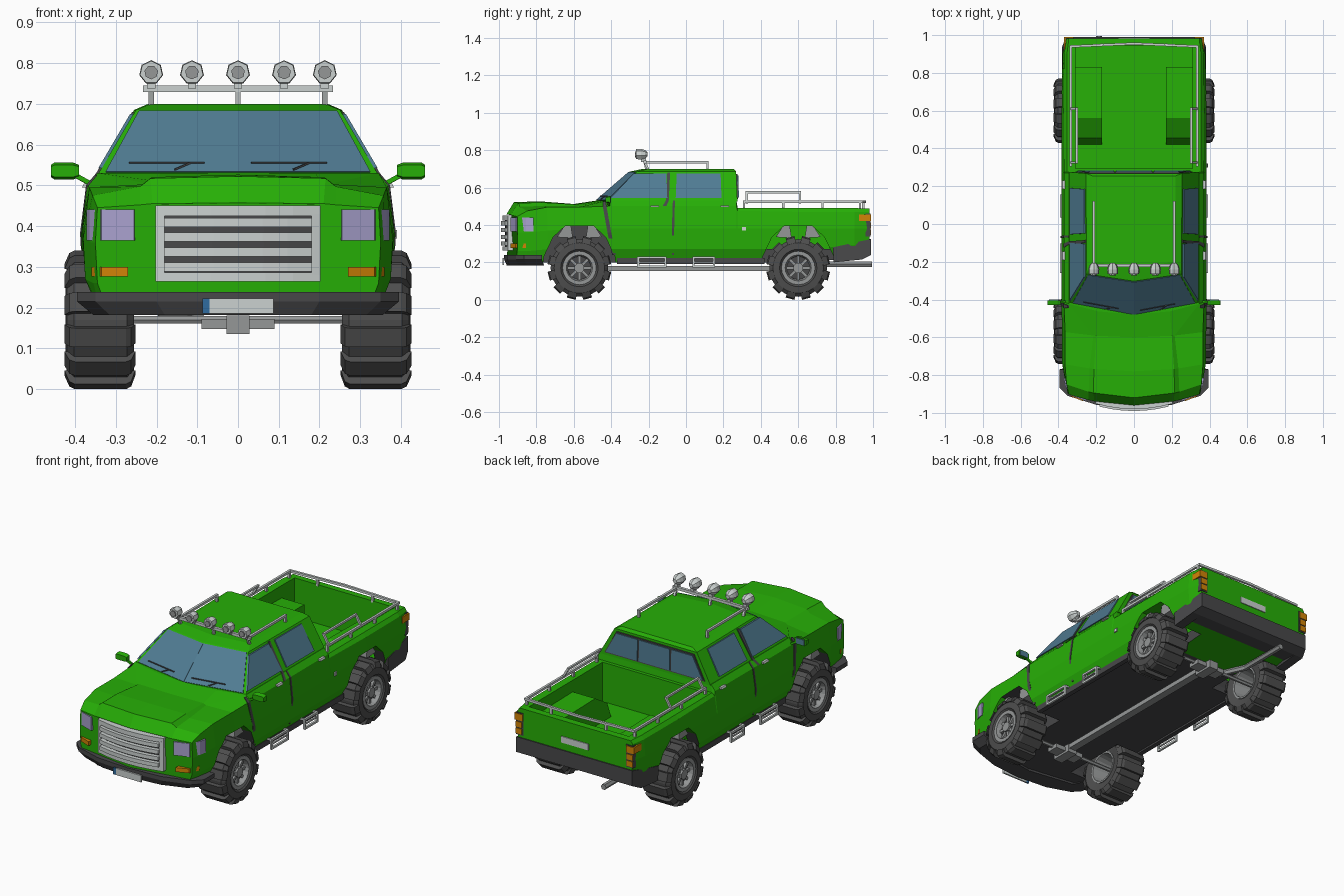
import bpy, bmesh, math
from mathutils import Vector, Matrix

if "Cube" in bpy.data.objects:
    bpy.data.objects.remove(bpy.data.objects["Cube"])

def mat(name, r, g, b):
    m = bpy.data.materials.new(name)
    m.diffuse_color = (r, g, b, 1)
    m.use_nodes = True
    m.node_tree.nodes["Principled BSDF"].inputs["Base Color"].default_value = m.diffuse_color
    return m

GREEN = mat("green paint", 0.020, 0.43, 0.002)
DARK = mat("dark plastic", 0.065, 0.065, 0.068)
RUBBER = mat("tyre rubber", 0.075, 0.075, 0.075)
CHROME = mat("light metal", 0.60, 0.64, 0.63)
STEEL = mat("steel grey", 0.30, 0.31, 0.31)
GLASS = mat("blue glass", 0.08, 0.20, 0.29)
LAMP = mat("headlight lavender", 0.40, 0.36, 0.62)
ORANGE = mat("orange lamp", 0.65, 0.23, 0.002)
BLUE = mat("plate blue", 0.03, 0.15, 0.35)

def make(name, bm, material, mirror=False):
    bmesh.ops.recalc_face_normals(bm, faces=bm.faces)
    me = bpy.data.meshes.new(name)
    bm.to_mesh(me)
    bm.free()
    me.materials.append(material)
    o = bpy.data.objects.new(name, me)
    bpy.context.collection.objects.link(o)
    if mirror:
        o.modifiers.new("mirror", 'MIRROR').use_mirror_merge = False
    return o

def skin(bm, rings, close=False):
    """Join equal rings of points; cap the ends unless closed."""
    vs = [[bm.verts.new(p) for p in r] for r in rings]
    n = len(vs[0])
    for a, b in zip(vs, vs[1:] + vs[:1] if close else vs[1:]):
        for i in range(n):
            bm.faces.new((a[i], a[(i + 1) % n], b[(i + 1) % n], b[i]))
    if not close:
        bm.faces.new(vs[0])
        bm.faces.new(vs[-1])

def sym(pts):
    return pts + [(-p[0], *p[1:]) for p in reversed(pts) if p[0] > 1e-6]

def box(bm, x0, x1, y0, y1, z0, z1):
    skin(bm, [[(x0, y0, z), (x1, y0, z), (x1, y1, z), (x0, y1, z)] for z in (z0, z1)])

def prism_x(bm, x0, x1, yz):
    skin(bm, [[(x, y, z) for y, z in yz] for x in (x0, x1)])

def rods(bm, pts, r=0.008, n=4):
    for p, q in zip(map(Vector, pts), map(Vector, pts[1:])):
        d = q - p
        m = Matrix.Translation((p + q) / 2) @ d.to_track_quat('Z', 'Y').to_matrix().to_4x4() @ Matrix.Rotation(math.pi / n, 4, 'Z')
        bmesh.ops.create_cone(bm, cap_ends=True, segments=n, radius1=r, radius2=r, depth=d.length + min(r, .01), matrix=m)

def one(name, material, fn, *args, mirror=False):
    bm = bmesh.new()
    fn(bm, *args)
    return make(name, bm, material, mirror)

AXLES = (-0.57, 0.60)

# lower body: y, bow, bottom z, bottom x, three side points, fender top, hood edge, centre z
SECT = [
    (-.96, .07, .22, .33, (.345, .26), (.35, .36), (.345, .445), (.24, .452), (.21, .455), .457),
    (-.92, .08, .20, .34, (.355, .26), (.362, .36), (.357, .475), (.24, .497), (.215, .517), .522),
    (-.78, .04, .20, .35, (.375, .27), (.38, .37), (.365, .495), (.235, .502), (.212, .52), .526),
    (-.60, .03, .20, .35, (.38, .27), (.385, .38), (.365, .495), (.215, .502), (.20, .51), .512),
    (-.48, .07, .20, .35, (.38, .27), (.385, .38), (.37, .50), (.345, .53), (.19, .53), .53),
    (.27, 0, .20, .35, (.38, .27), (.385, .38), (.37, .50), (.345, .53), (.19, .53), .53),
    (.276, 0, .20, .35, (.38, .27), (.385, .38), (.37, .475), (.355, .49), (.19, .49), .49),
    (.60, 0, .20, .35, (.38, .27), (.385, .38), (.372, .47), (.355, .49), (.19, .49), .49),
    (.90, 0, .22, .34, (.37, .29), (.378, .38), (.37, .47), (.355, .49), (.19, .49), .49),
    (.982, 0, .24, .33, (.35, .30), (.36, .38), (.357, .47), (.345, .487), (.19, .487), .487)]
rings = []
for y, bow, zb, xb, a, b, c, t, u, zc in SECT:
    half = [(0, zb), (xb, zb), a, b, c, t, u, (0, zc)]
    rings.append(sym([(x, y + bow * (x / .38) ** 2, z) for x, z in half]))
body = one("lower_body", GREEN, skin, rings)

# cut the load bed and the wheel arches
bed_cut = one("bed_cutter", GREEN, box, -.31, .31, .295, .945, .27, .7)
bm = bmesh.new()
for ya in AXLES:
    for s in (1, -1):
        prism_x(bm, .2 * s, .5 * s, [(ya + d, z) for d, z in
                ((-.20, .1), (-.19, .23), (-.14, .335), (-.075, .395), (.075, .395), (.14, .335), (.19, .23), (.20, .1))])
arch_cut = make("arch_cutter", bm, GREEN)
for c in (bed_cut, arch_cut):
    c.hide_render = True
    m = body.modifiers.new("cut", 'BOOLEAN')
    m.operation, m.object, m.solver = 'DIFFERENCE', c, 'EXACT'
done = bpy.data.meshes.new_from_object(body.evaluated_get(bpy.context.evaluated_depsgraph_get()))
body.modifiers.clear()
body.data = done
for c in (bed_cut, arch_cut):
    bpy.data.objects.remove(c)
done.materials.clear()
for m in (GREEN, DARK):
    done.materials.append(m)
for f in done.polygons:
    c = f.center
    near = min(abs(c.y - a) for a in AXLES) < .215
    bed = abs(c.z - .27) < .002 or abs(abs(c.x) - .31) < .002
    liner = .19 < abs(c.x) < .34 and .205 < c.z < .4 and near and not bed
    floor = f.normal.z < -.9 and c.z < .21 and c.y < .75
    f.material_index = 1 if liner or floor else 0

# bed wheel boxes, open underneath
bm = bmesh.new()
prism_x(bm, .17, .312, [(.42, .27), (.455, .36), (.56, .425), (.83, .42), (.83, .27)])
bmesh.ops.recalc_face_normals(bm, faces=bm.faces)
bmesh.ops.delete(bm, geom=[f for f in bm.faces if f.normal.z < -.9 or f.normal.x > .9], context='FACES')
make("bed_wheel_box", bm, GREEN, True)

# cab
low = [(0, -.485, .525), (.345, -.42, .525), (.345, .275, .525)]
top = [(0, -.30, .685), (.25, -.262, .685), (.255, .268, .685)]
crown = [(0, -.23, .70), (.215, -.20, .70), (.22, .255, .70)]
one("cab", GREEN, skin, [sym(r) for r in (low, top, crown)])

# windscreen, set on the front face of the cab
bm = bmesh.new()
L0, L1, T0, T1 = (Vector(p) for p in (low[0], low[1], top[0], top[1]))
nrm = (L1 - L0).cross(T0 - L0).normalized()
nrm = nrm if nrm.y < 0 else -nrm
def screen(u, v, o=.004):
    return L0.lerp(L1, u).lerp(T0.lerp(T1, u), v) + nrm * o
skin(bm, [[screen(u, v, o) for u, v in ((0, .04), (.95, .04), (.96, .97), (0, .97))] for o in (-.004, .004)])
make("windscreen", bm, GLASS, True)

# wipers
bm = bmesh.new()
for s, u0, u1, um in ((-1, .8, .25, .45), (1, .1, .65, .4)):
    flip = lambda p: Vector((p.x * s, p.y, p.z))
    rods(bm, [flip(screen(u0, .15, .008)), flip(screen(u1, .15, .008))], .003)
    rods(bm, [flip(screen(um, .05, .008)), flip(screen((u1 + um) / 2, .15, .008))], .003)
make("wipers", bm, DARK)

# plates that follow the body side: rows of (y0, y1, z)
SIDE = [(.2, .35), (.27, .38), (.38, .385), (.50, .37), (.53, .345), (.685, .254)]
def side_x(z):
    for (z0, x0), (z1, x1) in zip(SIDE, SIDE[1:]):
        if z <= z1:
            return x0 + (x1 - x0) * (z - z0) / (z1 - z0)
    return SIDE[-1][1]
def side_plate(bm, rows, o=.005):
    skin(bm, [[(side_x(z) + d, y, z) for y, d in ((a, o), (b, o), (b, -.004), (a, -.004))] for a, b, z in rows])

bm = bmesh.new()
side_plate(bm, [(-.405, -.10, .543), (-.28, -.105, .675)])
side_plate(bm, [(-.055, .19, .543), (-.05, .185, .675)])
make("side_windows", bm, GLASS, True)
bm = bmesh.new()
side_plate(bm, [(-.395, -.375, .24), (-.42, -.40, .36), (-.445, -.425, .50), (-.445, -.43, .525)], .003)
side_plate(bm, [(-.075, -.063, .24), (-.075, -.063, .38), (-.072, -.06, .50), (-.07, -.06, .53)], .003)
side_plate(bm, [(-.125, -.105, .50), (-.108, -.092, .53), (-.100, -.085, .68)], .003)
make("door_gaps", bm, DARK, True)
bm = bmesh.new()
for y in (-.19, .185):
    side_plate(bm, [(y, y + .045, .495), (y, y + .045, .505)], .012)
make("door_handles", bm, CHROME, True)
one("fuel_cap", CHROME, side_plate, [(.30, .32, .37), (.30, .32, .39)], .006)

# rear window: dark frame and three panes
one("rear_window_frame", DARK, skin, [sym([(.31, y, .54), (.24, y - .004, .672)]) for y in (.268, .279)])
bm = bmesh.new()
for a, b, c, d in ((-.095, .095, -.095, .095), (.105, .30, .105, .235), (-.30, -.105, -.235, -.105)):
    skin(bm, [[(a, y, .547), (b, y, .547), (d, y - .003, .665), (c, y - .003, .665)] for y in (.274, .283)])
make("rear_window", bm, GLASS)

# grille with a bowed front
def bowed(bm, x0, x1, z0, z1, yf, depth):
    xs = [x0 + (x1 - x0) * i / 3 for i in range(4)]
    out = [(x, yf + .7 * x * x) for x in xs] + [(x, yf + depth + .7 * x * x) for x in reversed(xs)]
    skin(bm, [[(x, y, z) for x, y in out] for z in (z0, z1)])
bm = bmesh.new()
bowed(bm, 0, .203, .425, .45, -.98, .05)
bowed(bm, 0, .203, .264, .286, -.98, .05)
bowed(bm, .18, .203, .28, .43, -.98, .05)
for z in (.409, .373, .336, .30):
    bowed(bm, 0, .182, z - .011, z + .011, -.99, .04)
make("grille", bm, CHROME, True)
one("grille_back", DARK, bowed, 0, .19, .27, .44, -.968, .03, mirror=True)

# headlights and indicators wrapping the front corners
def corner(bm, xy, z0, z1):
    skin(bm, [[(x, y, z) for x, y in xy] for z in (z0, z1)])
one("headlight", LAMP, corner, [(.255, -.937), (.335, -.908), (.364, -.855), (.372, -.815), (.33, -.815), (.25, -.89)], .365, .44, mirror=True)
one("front_indicator", ORANGE, corner, [(.27, -.938), (.335, -.912), (.36, -.855), (.33, -.85), (.27, -.89)], .276, .30, mirror=True)

# bumpers
edge = [(0, -.972), (.2, -.957), (.35, -.91), (.395, -.865), (.395, -.77), (.34, -.77), (.3, -.84), (0, -.88)]
one("front_bumper", DARK, skin, [sym([(x * k, y * (.985 if k < 1 else 1), z) for x, y in edge]) for k, z in ((.9, .182), (1, .215), (1, .238))])
bm = bmesh.new()
for s in (1, -1):
    skin(bm, [[(s * (x - (.02 if y > .95 else 0)), y, z) for y, z in ((.785, .28), (.99, .325), (.99, .24), (.94, .215), (.79, .2))] for x in (.325, .380)])
prism_x(bm, -.34, .34, [(.955, .32), (.99, .325), (.99, .24), (.94, .215), (.86, .215), (.86, .24), (.955, .24)])
make("rear_bumper", bm, DARK)

# number plates, left blank
one("front_plate", CHROME, box, -.07, .087, -.982, -.973, .185, .222)
one("front_plate_band", BLUE, box, -.087, -.07, -.982, -.973, .185, .222)
one("rear_plate", CHROME, box, -.085, .085, .979, .987, .365, .40)

# tail lights
bm = bmesh.new()
box(bm, .32, .371, .925, .99, .42, .457)
box(bm, .325, .362, .96, .99, .345, .375)
box(bm, .325, .362, .96, .99, .382, .412)
make("tail_lights", bm, ORANGE, True)
one("tail_light_base", DARK, box, .318, .363, .96, .986, .338, .462, mirror=True)

# wing mirrors
bm = bmesh.new()
skin(bm, [[(x, y, .535 + s * h) for y, s in ((-.43, -.7), (-.43, .7), (-.405, 1), (-.405, -1))] for x, h in ((.39, .015), (.405, .021), (.45, .021), (.459, .015))])
rods(bm, [(.355, -.41, .50), (.40, -.415, .525)], .008)
make("wing_mirror", bm, GREEN, True)
one("mirror_glass", GLASS, box, .40, .45, -.406, -.401, .52, .55, mirror=True)

# roof rack and its lamps
bm = bmesh.new()
for s in (-1, 1):
    rods(bm, [(s * .213, -.20, .69), (s * .213, -.22, .735), (s * .213, .115, .735), (s * .213, .115, .69)], .009)
rods(bm, [(-.228, -.22, .737), (.228, -.22, .737)], .011)
rods(bm, [(0, -.21, .69), (0, -.22, .735)], .009)
make("roof_rack", bm, CHROME)
bm, lens = bmesh.new(), bmesh.new()
for x in (-.213, -.113, 0, .113, .213):
    skin(bm, [[(x + r * math.sin(a), y, .777 + r * math.cos(a)) for a in (2 * math.pi * i / 7 for i in range(7))]
              for y, r in ((-.266, .028), (-.24, .03), (-.22, .024), (-.206, .012))])
    box(bm, x - .01, x + .01, -.24, -.215, .737, .76)
    rods(lens, [(x, -.268, .777), (x, -.262, .777)], .017, 7)
make("roof_lamps", bm, CHROME)
make("roof_lamp_lenses", lens, STEEL)

# bed rails
bm = bmesh.new()
X = .335
rods(bm, [(X, .31, .485), (X, .31, .523), (X, .94, .523), (0, .955, .523)], .009)
for y in (.52, .73, .93):
    rods(bm, [(X, y, .485), (X, y, .52)], .009)
rods(bm, [(.17, .948, .485), (.17, .948, .52)], .009)
rods(bm, [(X, .325, .52), (.303, .325, .575), (.303, .61, .575), (X, .61, .52)], .008)
make("bed_rails", bm, CHROME, True)

# side steps
bm = bmesh.new()
for a, b in ((-.255, -.11), (.04, .15)):
    rods(bm, [(.385, a, .225), (.385, a, .177), (.385, b, .177), (.385, b, .225), (.385, a, .225)], .008)
    rods(bm, [(.385, a, .2), (.385, b, .2)], .005)
    for y in (a, b):
        rods(bm, [(.34, y, .225), (.385, y, .225)], .007)
make("side_steps", bm, CHROME, True)
one("sill_strip", DARK, box, .335, .362, -.37, .42, .19, .222, mirror=True)

# drive train and exhaust
bm = bmesh.new()
box(bm, -.022, .022, -.57, .60, .155, .18)
for y in AXLES:
    box(bm, -.09, .09, y - .035, y + .035, .147, .172)
    box(bm, -.028, .028, y - .06, y + .06, .135, .18)
    rods(bm, [(-.36, y, .17), (.36, y, .17)], .011, 6)
make("drive_train", bm, STEEL)
one("exhaust", STEEL, rods, [(-.10, .55, .18), (-.185, .70, .19), (-.185, .99, .19)], .016, 6)

# wheels: tyre with tread blocks, rim, spokes, hub; struts above
def lathe(bm, profile, y, n):
    skin(bm, [[(x, y + r * math.cos(t), .17 + r * math.sin(t)) for x, r in profile]
              for t in (2 * math.pi * i / n for i in range(n))], True)
BLOCK = [(.252, .135), (.262, .163), (.275, .17), (.40, .17), (.414, .163), (.426, .135)]
tyre, rim, disc, strut = (bmesh.new() for _ in range(4))
for y in AXLES:
    lathe(tyre, [(.265, .088), (.255, .135), (.272, .154), (.402, .154), (.42, .135), (.423, .10), (.41, .086)], y, 28)
    for i in range(12):
        place = Matrix.Translation((0, y, .17)) @ Matrix.Rotation(2 * math.pi * (i + .5) / 12, 4, 'X')
        skin(tyre, [[place @ Vector((x, w, z)) for x, z in BLOCK] for w in (-.024, .024)])
    lathe(rim, [(.26, .09), (.418, .09), (.418, .07), (.395, .062), (.26, .08)], y, 20)
    for i in range(8):
        t = math.pi * i / 4
        d = Vector((0, math.cos(t), math.sin(t)))
        c = Vector((.392, y, .17))
        rods(rim, [c + d * .02, c + d * .066], .011)
    rods(rim, [(.36, y, .17), (.406, y, .17)], .028, 8)
    rods(disc, [(.37, y, .17), (.38, y, .17)], .08, 20)
    for s in (-1, 1):
        prism_x(strut, .29, .35, [(y + s * d, z) for d, z in ((.035, .33), (.045, .395), (.08, .395), (.12, .335))])
make("tyres", tyre, RUBBER, True)
make("wheel_rims", rim, STEEL, True)
make("wheel_discs", disc, DARK, True)
make("arch_struts", strut, STEEL, True)
